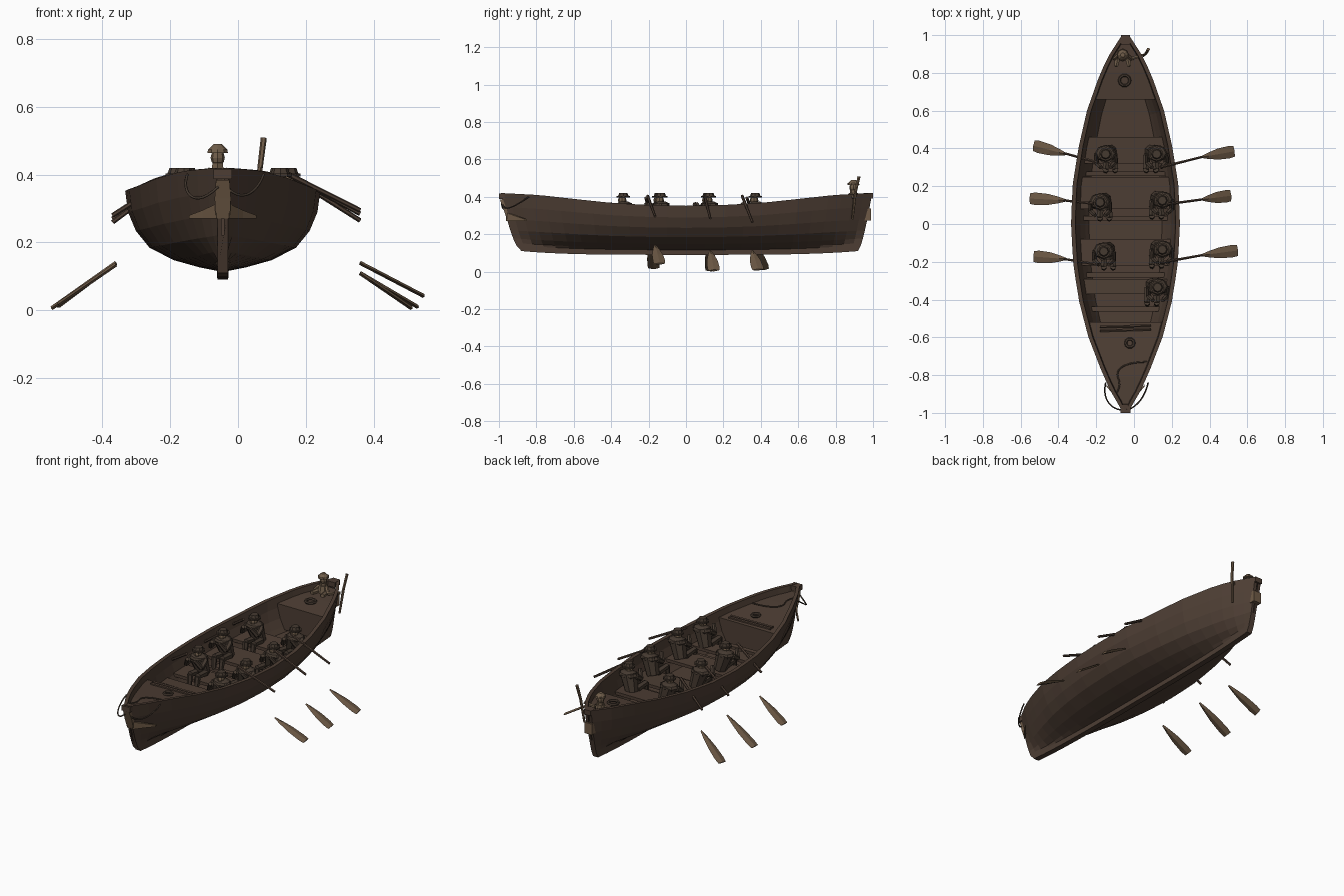
import bpy, bmesh, math
from mathutils import Vector, Matrix

if "Cube" in bpy.data.objects:
    bpy.data.objects.remove(bpy.data.objects["Cube"])

CX = -0.045


def material(name, rgb):
    m = bpy.data.materials.new(name)
    m.diffuse_color = (*rgb, 1)
    m.use_nodes = True
    m.node_tree.nodes["Principled BSDF"].inputs["Base Color"].default_value = m.diffuse_color
    return m


HULL = material("dark_wood", (0.075, 0.048, 0.034))
WOOD = material("light_wood", (0.16, 0.105, 0.063))
CLOTH = material("dark_cloth", (0.06, 0.042, 0.03))
SKIN = material("tan", (0.16, 0.11, 0.068))


def emit(name, bm, mat):
    bmesh.ops.recalc_face_normals(bm, faces=bm.faces)
    me = bpy.data.meshes.new(name)
    bm.to_mesh(me)
    bm.free()
    me.materials.append(mat)
    ob = bpy.data.objects.new(name, me)
    bpy.context.collection.objects.link(ob)
    return ob


def lerp_table(table, x):
    for (a, va), (b, vb) in zip(table, table[1:]):
        if x <= b:
            return va + (vb - va) * (max(x, a) - a) / (b - a)
    return table[-1][1]


def rod(bm, a, b, r1, r2=None, n=6):
    a, b = Vector(a), Vector(b)
    m = Matrix.Translation((a + b) / 2) @ (b - a).to_track_quat('Z', 'Y').to_matrix().to_4x4()
    bmesh.ops.create_cone(bm, cap_ends=True, segments=n, radius1=r1,
                          radius2=r1 if r2 is None else r2, depth=(b - a).length, matrix=m)


def ball(bm, c, r):
    m = Matrix.Translation(c) @ Matrix.Diagonal((*r, 1))
    bmesh.ops.create_uvsphere(bm, u_segments=8, v_segments=6, radius=1, matrix=m)


def box(bm, c, size):
    bmesh.ops.create_cube(bm, size=1, matrix=Matrix.Translation(c) @ Matrix.Diagonal((*size, 1)))


def loft(bm, rings):
    vs = [[bm.verts.new(p) for p in r] for r in rings]
    n = len(vs[0])
    for r, q in zip(vs, vs[1:]):
        for i in range(n):
            bm.faces.new((r[i], r[(i + 1) % n], q[(i + 1) % n], q[i]))
    bm.faces.new(vs[0])
    bm.faces.new(vs[-1])


def rope(name, pts, r, mat):
    cu = bpy.data.curves.new(name, 'CURVE')
    cu.dimensions = '3D'
    cu.bevel_depth, cu.bevel_resolution, cu.resolution_u = r, 1, 5
    sp = cu.splines.new('NURBS')
    sp.points.add(len(pts) - 1)
    for p, q in zip(sp.points, pts):
        p.co = (*q, 1)
    sp.use_endpoint_u = True
    cu.materials.append(mat)
    bpy.context.collection.objects.link(bpy.data.objects.new(name, cu))


# hull lines: half width along the length, section shape, sheer and raked ends
BEAM = [(-1, .018), (-.9, .075), (-.8, .122), (-.6, .198), (-.4, .249), (-.2, .278), (0, .288),
        (.2, .281), (.4, .25), (.6, .205), (.8, .135), (.9, .086), (1, .022)]
SECTION = [(0, .03), (.1, .06), (.14, .24), (.22, .5), (.36, .75), (.55, .89), (.76, .97), (1, 1)]
SHEER = [(0, .352), (.2, .356), (.4, .367), (.6, .388), (.8, .41), (1, .42)]


def sheer(s):
    return lerp_table(SHEER, abs(s))


def hull_point(s, v, inset=0.0):
    u = lerp_table(SECTION, v) ** (1 + 0.7 * s ** 4)
    half = max(0.003 if inset else 0.016, lerp_table(BEAM, s) * u - inset)
    z0 = 0.09 + 0.02 * s ** 4
    end = 0.88 + 0.11 * v ** 0.6 if s < 0 else 0.92 + 0.075 * v ** 0.7
    return half, s * end, z0 + (sheer(s) - z0) * v


INNER = (1, .8, .6, .45, .36)
rings = []
for k in range(25):
    s = math.sin((k / 12 - 1) * math.pi / 2) * 0.5 + (k / 12 - 1) * 0.5
    side = [hull_point(s, v) for v, _ in SECTION] + [hull_point(s, v, .022) for v in INNER]
    rings.append([(CX + h, y, z) for h, y, z in side] + [(CX - h, y, z) for h, y, z in side[::-1]])
bm = bmesh.new()
loft(bm, rings)
emit("hull", bm, HULL)


# decks and seats that follow the inside of the hull
def inside(y, z):
    s = y / 0.98
    return hull_point(s, (z - .1) / (sheer(s) - .1), .014)[0]


def planking(name, y0, y1, drop, thick, steps=1):
    bm = bmesh.new()
    rs = []
    for i in range(steps + 1):
        y = y0 + (y1 - y0) * i / steps
        z = sheer(y) - drop
        h, g = inside(y, z), inside(y, z - thick)
        rs.append([(CX - h, y, z), (CX + h, y, z), (CX + g, y, z - thick), (CX - g, y, z - thick)])
    loft(bm, rs)
    emit(name, bm, HULL)


planking("fore_deck", -0.955, -0.52, 0.035, 0.03, 6)
planking("aft_deck", 0.66, 0.955, 0.035, 0.03, 6)
planking("fore_bulkhead", -0.535, -0.52, 0.06, 0.12)
planking("aft_bulkhead", 0.66, 0.675, 0.06, 0.12)
for y0, y1 in ((.32, .46), (.08, .25), (-.22, -.08), (-.37, -.29)):
    planking("seat", y0, y1, 0.1, 0.018)
for y in (.265, .03, -.27, -.45):
    planking("foot_brace", y - .012, y + .012, 0.13, 0.02)

# seated rowers, hunched over their oar handles, legs turned towards the middle
ROWERS = [(-.15, .37), (.12, .37), (-.18, .115), (.15, .125), (-.16, -.145), (.15, -.135), (.125, -.335)]
for x, y in ROWERS:
    lx = x + (.025 if x < CX else -.03)
    bm = bmesh.new()
    rod(bm, (lx, y + .015, .258), (x, y, .355), .036, .05, 8)
    ball(bm, (x, y + .004, .352), (.057, .045, .026))
    for d in (-1, 1):
        rod(bm, (x + d * .046, y, .35), (x + d * .05, y - .045, .32), .017, .014)
        rod(bm, (x + d * .05, y - .045, .32), (x + d * .025, y - .07, .365), .014, .011)
        rod(bm, (lx + d * .02, y, .275), (lx + d * .026, y - .08, .285), .021, .017)
        rod(bm, (lx + d * .026, y - .08, .285), (lx + d * .024, y - .09, .215), .017, .013)
    emit("rower_body", bm, CLOTH)
    bm = bmesh.new()
    ball(bm, (x, y - .006, .381), (.021, .023, .024))
    emit("rower_head", bm, SKIN)
    bm = bmesh.new()
    rod(bm, (x, y, .395), (x, y, .404), .036, .036, 10)
    rod(bm, (x, y, .404), (x, y, .42), .028, .022, 8)
    emit("rower_hat", bm, CLOTH)

# oars: handle shaft inboard, separate blade hanging at the water
BLADE = [(0, .006), (.2, .017), (.5, .029), (.85, .033), (1, .029)]
OARS = [((.14, .30, .405), (.36, .355, .265), (.36, .355, .11), (.53, .385, .01)),
        ((.14, .10, .405), (.36, .13, .285), (.36, .13, .11), (.512, .15, .006)),
        ((.14, -.205, .405), (.36, -.165, .295), (.36, -.165, .14), (.548, -.14, .042)),
        ((-.19, .325, .395), (-.37, .375, .27), (-.36, .37, .14), (-.53, .415, .012)),
        ((-.19, .105, .395), (-.37, .125, .26), (-.36, .125, .14), (-.55, .135, .006)),
        ((-.19, -.215, .395), (-.37, -.185, .28), (-.36, -.185, .135), (-.53, -.172, .018))]
for a, b, c, d in OARS:
    bm = bmesh.new()
    rod(bm, a, b, .008, .007)
    emit("oar_shaft", bm, HULL)
    c, d = Vector(c), Vector(d)
    run = (d - c).normalized()
    wide = (Vector((0, 1, 0)) - run * run.y).normalized()
    up = run.cross(wide) * 0.006
    bm = bmesh.new()
    loft(bm, [[c.lerp(d, t) + wide * w, c.lerp(d, t) + up, c.lerp(d, t) - wide * w, c.lerp(d, t) - up]
              for t, w in BLADE])
    emit("oar_blade", bm, WOOD)

# steersman at the stern with a steering pole
sx, sy = -.06, .895
bm = bmesh.new()
rod(bm, (sx, sy, .36), (sx, sy, .42), .038, .024, 8)
for d in (-1, 1):
    rod(bm, (sx + d * .02, sy, .412), (sx + d * .045, sy - .02, .385), .012, .010)
    rod(bm, (sx + d * .025, sy - .01, .38), (sx + d * .035, sy - .06, .385), .016, .012)
rod(bm, (sx + .045, sy - .02, .385), (.05, .895, .40), .010, .008)
emit("steersman_body", bm, SKIN)
bm = bmesh.new()
rod(bm, (sx, sy, .41), (sx, sy, .435), .02, .018)
ball(bm, (sx, sy, .45), (.021, .022, .024))
rod(bm, (sx, sy, .464), (sx, sy, .474), .032, .03, 10)
rod(bm, (sx, sy, .474), (sx, sy, .49), .028, .012, 8)
emit("steersman_head", bm, SKIN)
bm = bmesh.new()
rod(bm, (.05, .89, .28), (.065, .905, .42), .006, .008)
rod(bm, (.065, .905, .42), (.076, .925, .508), .008, .009)
emit("steering_pole", bm, WOOD)

# stem and stern posts with bow collar
bm = bmesh.new()
loft(bm, [[(CX + dx, y + dy, z) for dx, dy in ((-w, .03), (w, .03), (w, -.01), (-w, -.01))]
          for y, z, w in ((-.945, .27, .021), (-.965, .33, .024), (-.985, .385, .02))])
emit("bow_post", bm, WOOD)
bm = bmesh.new()
for d in (-1, 1):
    loft(bm, [[(CX + d * x, y, .27), (CX + d * x, y - .012, .27), (CX + d * x, y - .012, z), (CX + d * x, y, z)]
              for x, y, z in ((.018, -.95, .315), (.06, -.895, .295), (.1, -.85, .28))])
emit("bow_collar", bm, WOOD)
bm = bmesh.new()
box(bm, (CX, -.977, .402), (.055, .045, .03))
box(bm, (CX, .975, .405), (.045, .05, .03))
emit("post_caps", bm, HULL)
bm = bmesh.new()
box(bm, (CX, .972, .305), (.05, .035, .065))
emit("stern_fitting", bm, WOOD)

# mooring ropes, deck rings and spare poles
rope("bow_rope_left", [(-.15, -.84, .40), (-.17, -.93, .34), (-.12, -.99, .29), (CX, -.985, .38)], .004, CLOTH)
rope("bow_rope_right", [(.075, -.84, .40), (.055, -.93, .34), (.0, -.98, .31), (CX, -.985, .38)], .004, CLOTH)
rope("deck_rope", [(.07, -.73, .37), (-.05, -.73, .371), (-.12, -.80, .377), (-.06, -.84, .379),
                   (-.09, -.89, .382)], .004, CLOTH)
for x, y, r in ((CX - .005, .76, .028), (-.022, -.63, .022)):
    bpy.ops.mesh.primitive_torus_add(major_segments=10, minor_segments=6, major_radius=r,
                                     minor_radius=.008, location=(x, y, sheer(y) - .03))
    bpy.context.object.name = "deck_ring"
    bpy.context.object.data.materials.append(CLOTH)
bm = bmesh.new()
for y in (-.545, -.565):
    rod(bm, (-.18, y, .354), (.09, y + .008, .354), .008)
emit("spare_poles", bm, HULL)
